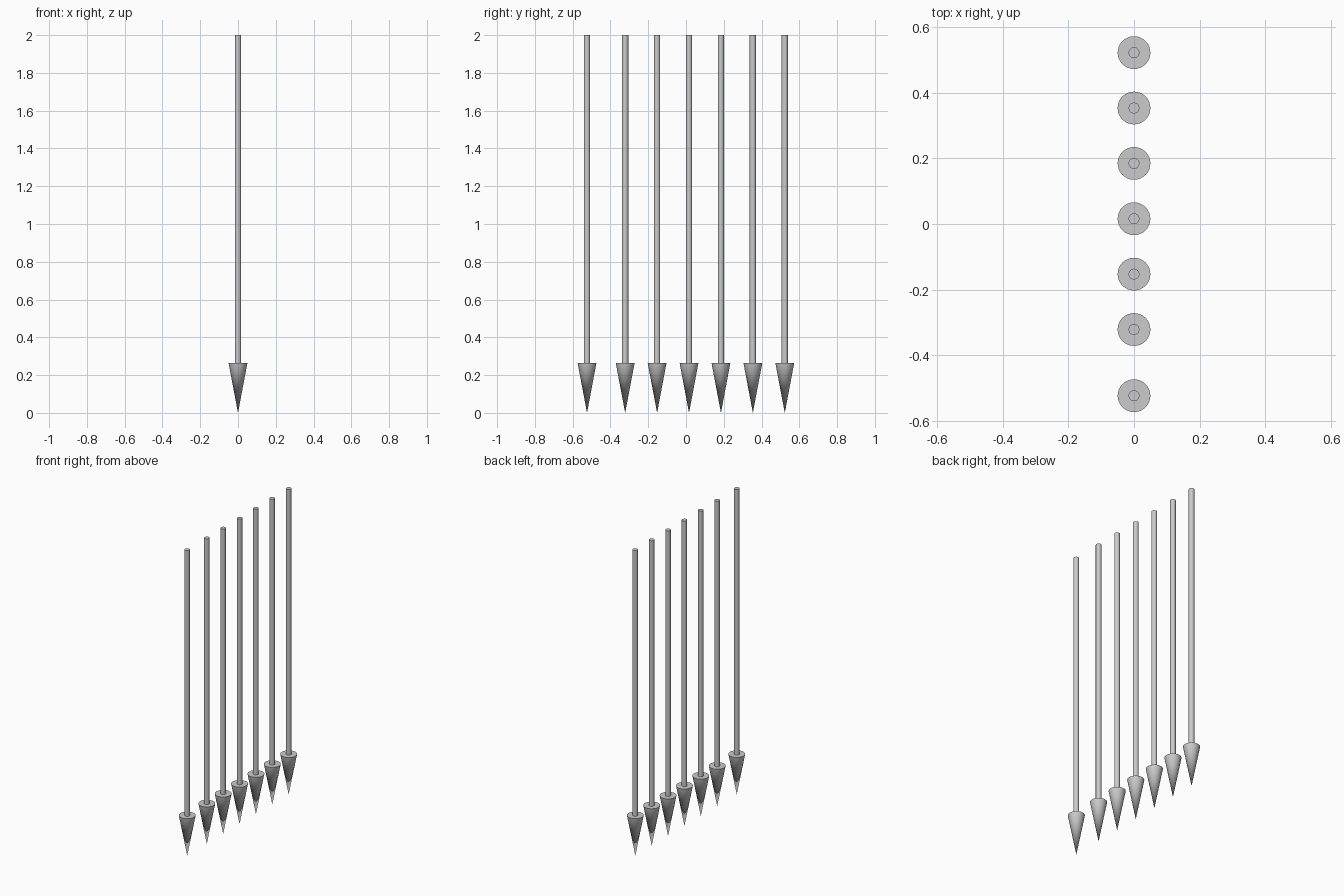
import bpy
import math

if "Cube" in bpy.data.objects:
    bpy.data.objects.remove(bpy.data.objects["Cube"])

HEIGHT = 2.0
HEAD_Z = 0.265      # height of the arrow head
HEAD_R = 0.05
SHAFT_R = 0.0165
FIRST_Y = -0.524    # the first arrow stands a little apart
ROW_START, PITCH, ROW_COUNT = -0.322, 0.169, 6


def smooth(name):
    obj = bpy.context.object
    obj.name = name
    bpy.ops.object.shade_smooth_by_angle(angle=math.radians(35))
    return obj


def down_arrow(index, y):
    # Head: cone with its tip on the ground
    bpy.ops.mesh.primitive_cone_add(vertices=32, radius1=0, radius2=HEAD_R,
                                    depth=HEAD_Z, location=(0, y, HEAD_Z / 2))
    head = smooth(f"arrow_head_{index}")
    # Shaft: thin rod rising from the flat of the head
    length = HEIGHT - HEAD_Z
    bpy.ops.mesh.primitive_cylinder_add(vertices=32, radius=SHAFT_R, depth=length,
                                        location=(0, y, HEAD_Z + length / 2))
    smooth(f"arrow_shaft_{index}")


# Row of arrows along y
positions = [FIRST_Y] + [ROW_START + i * PITCH for i in range(ROW_COUNT)]
for i, y in enumerate(positions, 1):
    down_arrow(i, y)
